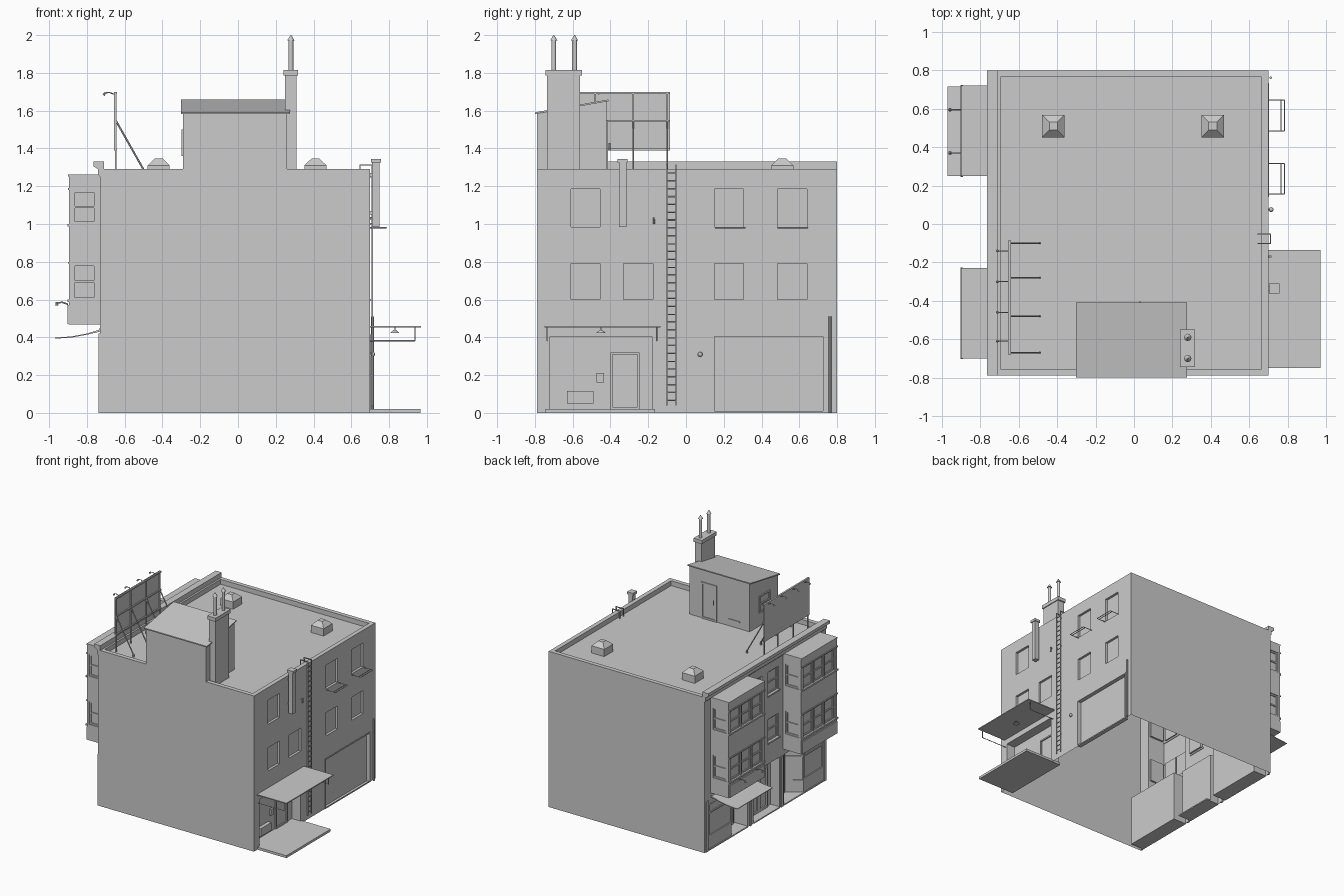
import bpy, bmesh, math
from mathutils import Vector, Matrix

if "Cube" in bpy.data.objects:
    bpy.data.objects.remove(bpy.data.objects["Cube"])

def finish(name, bm):
    me = bpy.data.meshes.new(name)
    bm.to_mesh(me); bm.free()
    ob = bpy.data.objects.new(name, me)
    bpy.context.collection.objects.link(ob)
    return ob

def part(name, build):
    bm = bmesh.new(); build(bm)
    return finish(name, bm)

def box(bm, x0, x1, y0, y1, z0, z1):
    m = Matrix.Translation(((x0+x1)/2, (y0+y1)/2, (z0+z1)/2)) @ Matrix.Diagonal((abs(x1-x0), abs(y1-y0), abs(z1-z0), 1))
    return bmesh.ops.create_cube(bm, size=1, matrix=m)['verts']

def rod(bm, p, q, r=0.004, n=6, r2=None):
    p, q = Vector(p), Vector(q)
    d = q - p
    m = Matrix.Translation((p+q)/2) @ d.to_track_quat('Z', 'Y').to_matrix().to_4x4()
    bmesh.ops.create_cone(bm, cap_ends=True, segments=n, radius1=r, radius2=r if r2 is None else r2, depth=d.length, matrix=m)

def prism(bm, pts, a, b, axis):
    """Extrude a closed outline: axis 'y' takes (x,z) points, axis 'x' takes (y,z)."""
    P = lambda p, t: (p[0], t, p[1]) if axis == 'y' else (t, p[0], p[1])
    v0 = [bm.verts.new(P(p, a)) for p in pts]
    v1 = [bm.verts.new(P(p, b)) for p in pts]
    fs = [bm.faces.new(v0), bm.faces.new(v1)]
    for i in range(len(pts)):
        j = (i+1) % len(pts)
        fs.append(bm.faces.new((v0[i], v0[j], v1[j], v1[i])))
    bmesh.ops.recalc_face_normals(bm, faces=fs)

def sheet(bm, axis, pos, s, c0, c1, z0, z1, holes):
    """Flat wall with recesses (ca, cb, za, zb, depth); depth 0 leaves it open."""
    def P(c, z, d=0):
        return Vector((pos-s*d, c, z)) if axis == 'x' else Vector((c, pos-s*d, z))
    n = Vector((s, 0, 0)) if axis == 'x' else Vector((0, s, 0))
    def quad(pts, want):
        f = bm.faces.new([bm.verts.new(p) for p in pts])
        f.normal_update()
        if f.normal.dot(want) < 0:
            f.normal_flip()
    cs = sorted({c0, c1, *[v for h in holes for v in h[:2]]})
    zs = sorted({z0, z1, *[v for h in holes for v in h[2:4]]})
    for a, b in zip(cs, cs[1:]):
        for e, f in zip(zs, zs[1:]):
            mc, mz = (a+b)/2, (e+f)/2
            if not any(h[0] < mc < h[1] and h[2] < mz < h[3] for h in holes):
                quad([P(a, e), P(b, e), P(b, f), P(a, f)], n)
    for a, b, e, f, d in holes:
        if d:
            r = [(a, e), (b, e), (b, f), (a, f)]
            quad([P(*p, d) for p in r], n)
            for p, q in zip(r, r[1:]+r[:1]):
                quad([P(*p), P(*q), P(*q, d), P(*p, d)], P((a+b)/2, (e+f)/2) - (P(*p)+P(*q))/2)
    bmesh.ops.remove_doubles(bm, verts=bm.verts, dist=1e-5)

def frame(bm, axis, pos, s, c0, c1, z0, z1, t=0.012, d=0.008, mid=True):
    """Window or door frame with a middle rail, standing out from pos."""
    bars = [(c0, c0+t, z0, z1), (c1-t, c1, z0, z1), (c0+t, c1-t, z0, z0+t), (c0+t, c1-t, z1-t, z1)]
    if mid:
        bars.append((c0+t, c1-t, (z0+z1)/2-t/2, (z0+z1)/2+t/2))
    for a, b, e, f in bars:
        if axis == 'x': box(bm, pos, pos+s*d, a, b, e, f)
        else: box(bm, a, b, pos, pos+s*d, e, f)

# main shell: front, back and sunken roof, open underneath
def shell(bm):
    box(bm, -.73, .70, -.79, .80, 0, 1.29)
    bm.normal_update()
    bmesh.ops.delete(bm, geom=[f for f in bm.faces if abs(f.normal.x) > .5 or f.normal.z < -.5], context='FACES_ONLY')
    top = [f for f in bm.faces if f.normal.z > .5]
    bmesh.ops.inset_region(bm, faces=top, thickness=.05, use_boundary=True)
    out = bmesh.ops.inset_region(bm, faces=top, thickness=.0001, use_boundary=True)
    for v in top[0].verts: v.co.z = 1.25
part('building_shell', shell)

# right wall with windows, rear entrance and garage
rows = [(y, y+.155, .985, 1.185, .02) for y in (-.61, .15, .485)]
rows += [(y, y+.155, .60, .79, .02) for y in (-.61, -.33, .15, .485)]
part('right_wall', lambda bm: sheet(bm, 'x', .70, 1, -.79, .80, 0, 1.29,
     rows + [(-.72, -.18, .0, .405, .08), (.15, .725, 0, .405, .03)]))

# left street wall with open bays and three shop recesses
bays = [(.25, .72), (-.70, -.23)]
mids = [(y, y+.14, z, z+.19, .02) for y in (-.17, .05) for z in (.60, .99)]
shops = [(-.76, -.24, 0, .42, .12), (-.18, .16, 0, .42, .08), (.24, .74, 0, .42, .12)]
part('street_wall', lambda bm: sheet(bm, 'x', -.73, -1, -.79, .80, 0, 1.29,
     [(a+.01, b-.01, .48, 1.25, 0) for a, b in bays] + mids + shops))
def mid_frames(bm):
    for a, b, e, f, d in mids:
        frame(bm, 'x', -.71, -1, a, b, e, f)
        box(bm, -.74, -.725, a-.008, b+.008, e-.012, e)
part('street_window_frames', mid_frames)
part('street_cornice', lambda bm: prism(bm, [(-.73, 1.25), (-.74, 1.26), (-.74, 1.29), (-.765, 1.305), (-.765, 1.33), (-.71, 1.33), (-.71, 1.25)], -.79, .80, 'y'))

# projecting bays with windows on three sides
def bay(bm, y0, y1):
    fy = [y0+.03+i*.14 for i in range(3)]
    lev = [(.60, .79), (1.0, 1.18)]
    sheet(bm, 'x', -.895, -1, y0, y1, .47, 1.26, [(y, y+.13, e, f, .015) for y in fy for e, f in lev])
    for y, s in ((y0, -1), (y1, 1)):
        sheet(bm, 'y', y, s, -.895, -.73, .47, 1.26, [(-.875, -.75, e, f, .015) for e, f in lev])
    for e, f in lev:
        for y in fy: frame(bm, 'x', -.88, -1, y, y+.13, e, f)
        for y, s in ((y0, -1), (y1, 1)): frame(bm, 'y', y-s*.015, s, -.875, -.75, e, f)
        box(bm, -.903, -.89, y0-.004, y1+.004, e-.014, e)
        box(bm, -.901, -.89, y0-.003, y1+.003, f, f+.01)
    box(bm, -.90, -.73, y0, y1, 1.252, 1.262)
    box(bm, -.897, -.73, y0, y1, .468, .476)
    box(bm, -.903, -.89, y0+.005, y1-.005, .47, .57)
for i, (a, b) in enumerate(bays):
    part(f'bay_{i+1}', lambda bm: bay(bm, a, b))

# shop fronts: panels following a plan path, one rounded and one canted
def panels(bm, path, z0, z1):
    for p, q in zip(path, path[1:]):
        bm.faces.new([bm.verts.new(c) for c in ((*p, z0), (*p, z1), (*q, z1), (*q, z0))])
    bmesh.ops.remove_doubles(bm, verts=bm.verts, dist=1e-5)
arc = [(-.66-.06*math.cos(t*math.pi/12), .46-.06*math.sin(t*math.pi/12)) for t in range(7)]
rounded = [(-.72, .74)] + arc + [(-.615, .40)]
canted = [(-.615, -.42), (-.72, -.50), (-.72, -.76)]
for nm, path, (da, db) in (('rounded', rounded, (.26, .38)), ('canted', canted, (-.40, -.27))):
    def shop(bm):
        panels(bm, path, .01, .42)
        for z0, z1 in ((.01, .11), (.385, .42), (.30, .31)):
            off = [(x-.008, y) for x, y in path]
            panels(bm, off, z0, z1)
            for z in (z0, z1):
                for (p, q), (r, s) in zip(zip(path, path[1:]), zip(off, off[1:])):
                    bm.faces.new([bm.verts.new((*c, z)) for c in (p, q, s, r)])
        frame(bm, 'x', -.61, -1, da, db, .01, .36, .018, .012)
        ys = [y for x, y in path if x < -.7]
        frame(bm, 'x', -.72, -1, min(ys), max(ys), .11, .385, .012, .009, False)
        bmesh.ops.remove_doubles(bm, verts=bm.verts, dist=1e-5)
    part(f'{nm}_shop_front', shop)
def street_doors(bm):
    for y in (-.13, -.01):
        frame(bm, 'x', -.65, -1, y, y+.12, .01, .36, .018, .012)
        rod(bm, (-.665, -.01, .15), (-.665, -.01, .20))
part('street_doors', street_doors)
def street_base(bm):
    for a, b, *_ in shops: box(bm, -.735, -.61, a, b, 0, .01)
    for y in (-.775, -.21, .20, .77): box(bm, -.738, -.725, y-.013, y+.013, 0, .42)
part('street_base_and_pilasters', street_base)
part('street_awning', lambda bm: prism(bm, [(-.73, .455), (-.735, .44), (-.80, .42), (-.88, .405), (-.97, .398), (-.97, .393), (-.88, .399), (-.80, .414), (-.73, .43)], .25, .715, 'y'))
def sign_lamps(bm):
    for y in (.37, .595):
        rod(bm, (-.90, y, .575), (-.93, y, .585)); rod(bm, (-.93, y, .585), (-.965, y, .583))
        rod(bm, (-.963, y, .586), (-.958, y, .568), .003, 8, .010)
part('sign_lamps', sign_lamps)

# roof house, its sloped roof, door and window
part('roof_house', lambda bm: prism(bm, [(-.79, 1.25), (-.42, 1.25), (-.42, 1.65), (-.79, 1.583)], -.29, .26, 'x'))
part('roof_house_roof', lambda bm: prism(bm, [(-.80, 1.582), (-.41, 1.65), (-.41, 1.659), (-.80, 1.591)], -.303, .275, 'x'))
def house_trim(bm):
    frame(bm, 'y', -.42, 1, .01, .15, 1.25, 1.55, .014, .008, False)
    frame(bm, 'x', -.29, -1, -.68, -.54, 1.36, 1.50)
    rod(bm, (.03, -.405, 1.39), (.03, -.405, 1.43))
    box(bm, -.20, -.10, -.42, -.414, 1.30, 1.31)
part('roof_house_door_and_window', house_trim)

# chimney and flue pipes
def chimney(bm):
    box(bm, .25, .31, -.735, -.56, 1.25, 1.79)
    box(bm, .24, .317, -.745, -.55, 1.785, 1.815)
    for y in (-.70, -.59):
        rod(bm, (.28, y, 1.81), (.28, y, 1.975), .013, 12)
        rod(bm, (.28, y, 1.972), (.28, y, 2.0), .019, 12, .002)
part('chimney', chimney)

# pyramid skylights
def skylights(bm):
    for x in (-.42, .41):
        box(bm, x-.058, x+.058, .452, .568, 1.25, 1.31)
        m = Matrix.Translation((x, .51, 1.328)) @ Matrix.Rotation(math.pi/4, 4, 'Z')
        bmesh.ops.create_cone(bm, cap_ends=True, segments=4, radius1=.083, radius2=.03, depth=.036, matrix=m)
part('skylights', skylights)

# billboard with frame, struts and lamp arms
def billboard(bm):
    box(bm, -.657, -.650, -.68, -.085, 1.39, 1.70)
    for y in (-.67, -.48, -.28, -.10):
        box(bm, -.65, -.642, y-.004, y+.004, 1.25, 1.70)
        rod(bm, (-.645, y, 1.545), (-.49, y, 1.27), .005); rod(bm, (-.49, y, 1.25), (-.49, y, 1.275), .007)
    for z in (1.395, 1.545, 1.693): box(bm, -.65, -.640, -.68, -.085, z-.005, z+.005)
    for y in (-.61, -.46, -.30, -.14):
        rod(bm, (-.65, y, 1.685), (-.68, y, 1.696), .003); rod(bm, (-.68, y, 1.696), (-.705, y, 1.694), .003)
        rod(bm, (-.702, y, 1.697), (-.712, y, 1.682), .003, 8, .008)
part('billboard', billboard)

# wall ladder curling over the parapet
def ladder(bm):
    for y in (-.102, -.053):
        box(bm, .707, .714, y-.003, y+.003, .04, 1.315)
        box(bm, .642, .714, y-.003, y+.003, 1.309, 1.316)
        box(bm, .642, .648, y-.003, y+.003, 1.25, 1.312)
        for z in (.2, .6, 1.0, 1.25): box(bm, .70, .708, y-.003, y+.003, z-.004, z+.004)
    for i in range(30): rod(bm, (.711, -.102, .065+i*.0415), (.711, -.053, .065+i*.0415), .003, 5)
part('ladder', ladder)

# vent duct
def duct(bm):
    box(bm, .71, .75, -.355, -.315, .985, 1.325)
    box(bm, .703, .757, -.363, -.309, 1.325, 1.345)
    for z in (1.05, 1.25): box(bm, .70, .712, -.345, -.325, z, z+.02)
    rod(bm, (.70, -.17, 1.03), (.715, -.17, 1.03), .006); rod(bm, (.712, -.17, 1.035), (.712, -.17, 1.0), .006)
part('vent_duct', duct)

# rear porch: platform, canopy, hanger frame, lamp, door and wall boxes
def porch(bm):
    box(bm, .62, .965, -.745, -.165, 0, .02)
    box(bm, .70, .97, -.75, -.135, .451, .459)
    for y in (-.735, -.155):
        rod(bm, (.70, y, .382), (.938, y, .382), .003); rod(bm, (.938, y, .38), (.938, y, .455), .003)
    rod(bm, (.83, -.45, .425), (.83, -.45, .455), .003)
    rod(bm, (.83, -.45, .422), (.83, -.45, .440), .026, 12, .006)
    frame(bm, 'x', .62, 1, -.40, -.245, .02, .32, .012, .01, False)
    box(bm, .62, .635, -.475, -.435, .16, .21)
    box(bm, .62, .65, -.63, -.49, .05, .115)
part('rear_porch', porch)

# window racks
def racks(bm):
    for y in (.155, .485):
        for q in (y, y+.16): rod(bm, (.70, q, .98), (.785, q, .98), .003)
        for x in (.765, .785): rod(bm, (x, y, .98), (x, y+.16, .98), .003)
part('window_racks', racks)

# wall lamp, drain pipe and garage trim
def fittings(bm):
    rod(bm, (.70, .075, .315), (.712, .075, .315), .006)
    bmesh.ops.create_uvsphere(bm, u_segments=10, v_segments=6, radius=.013, matrix=Matrix.Translation((.714, .075, .31)))
    rod(bm, (.712, .762, 0), (.712, .762, .51), .007, 8)
    frame(bm, 'x', .70, 1, .14, .735, -.02+.02, .415, .01, .004, False)
part('wall_fittings', fittings)
